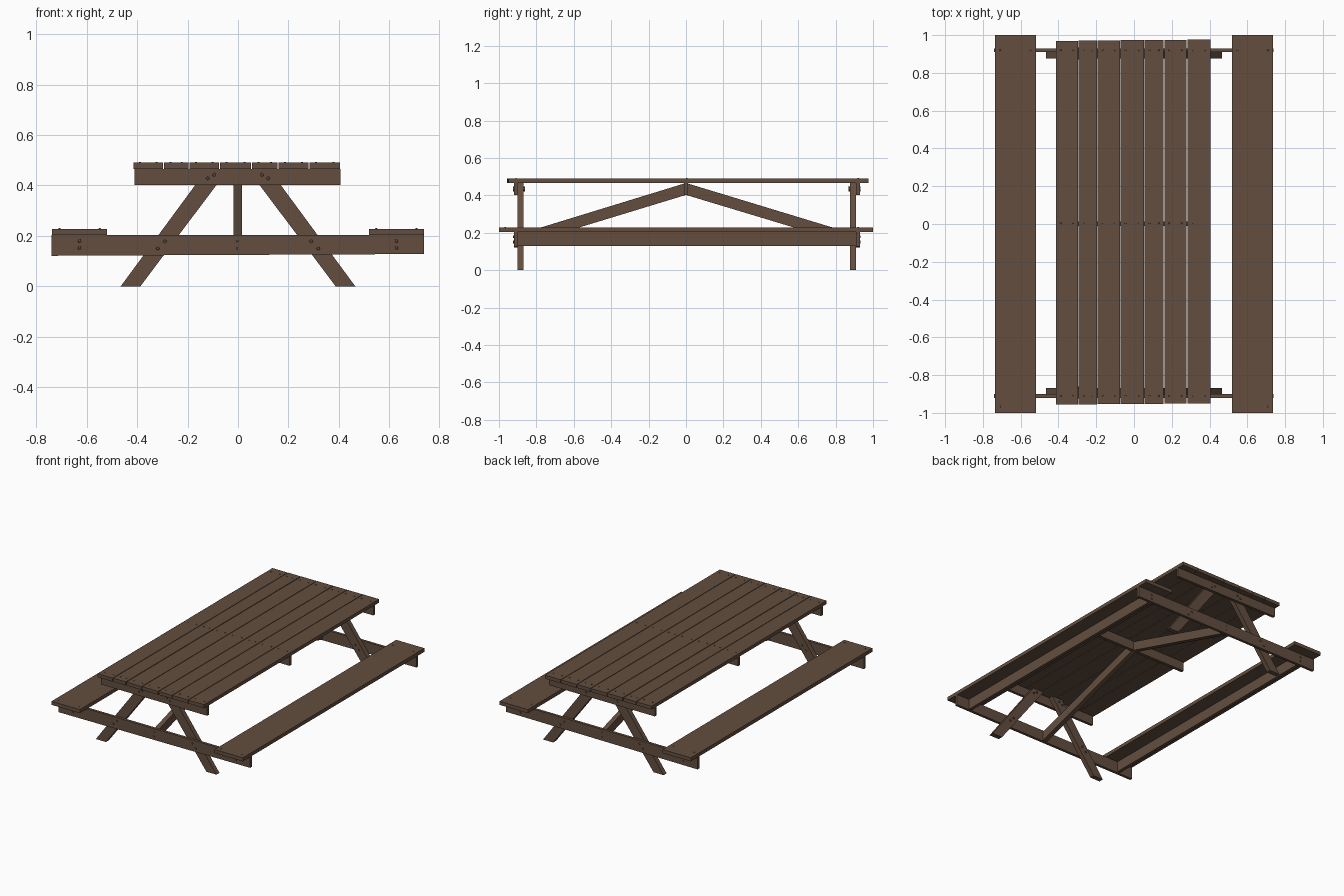
import bpy, bmesh, math

if "Cube" in bpy.data.objects:
    bpy.data.objects.remove(bpy.data.objects["Cube"])

wood = bpy.data.materials.new("brown wood")
wood.diffuse_color = (0.125, 0.076, 0.05, 1)
wood.use_nodes = True
wood.node_tree.nodes["Principled BSDF"].inputs["Base Color"].default_value = wood.diffuse_color


def finish(name, bm):
    bmesh.ops.recalc_face_normals(bm, faces=bm.faces)
    me = bpy.data.meshes.new(name)
    bm.to_mesh(me)
    bm.free()
    me.materials.append(wood)
    ob = bpy.data.objects.new(name, me)
    bpy.context.collection.objects.link(ob)
    return ob


def prism(name, pts, axis, lo, hi):
    """Extrude a 2D profile along 'x' (points are y,z) or 'y' (points are x,z)."""
    bm = bmesh.new()
    place = (lambda p, d: (d, p[0], p[1])) if axis == 'x' else (lambda p, d: (p[0], d, p[1]))
    face = bm.faces.new([bm.verts.new(place(p, lo)) for p in pts])
    ext = bmesh.ops.extrude_face_region(bm, geom=[face])["geom"]
    step = (hi - lo, 0, 0) if axis == 'x' else (0, hi - lo, 0)
    bmesh.ops.translate(bm, verts=[v for v in ext if isinstance(v, bmesh.types.BMVert)], vec=step)
    return finish(name, bm)


def board(name, x0, x1, y0, y1, z0, z1):
    return prism(name, [(x0, z0), (x1, z0), (x1, z1), (x0, z1)], 'y', y0, y1)


def screw(name, x, y, z, axis, r=0.006, h=0.008):
    bm = bmesh.new()
    bmesh.ops.create_cone(bm, cap_ends=True, segments=8, radius1=r, radius2=r * 0.7, depth=h)
    ob = finish(name, bm)
    ob.location = (x, y, z)
    if axis == 'y':
        ob.rotation_euler = (math.copysign(math.pi / 2, -y), 0, 0)
        if y < 0:
            ob.rotation_euler = (math.pi / 2, 0, 0)
    return ob


# Tabletop planks with screws over the three cross rails
planks = [(-0.414, -0.297), (-0.293, -0.197), (-0.192, -0.075), (-0.071, 0.052),
          (0.056, 0.157), (0.161, 0.279), (0.283, 0.404)]
for i, (a, b) in enumerate(planks):
    s = 0.001 * i
    board("table_plank", a, b, -0.956 + s, 0.970 + s, 0.466, 0.490)
    for y in (-0.909, 0.004, 0.92):
        for x in (a + 0.026, b - 0.026):
            screw("plank_screw", x, y, 0.490, 'z', 0.005, 0.006)

# Middle rail under the tabletop
board("middle_table_rail", -0.41, 0.405, -0.01, 0.012, 0.402, 0.466)

# End frames: outer rails, slanted legs and bolts
for end, inner, leg_in in ((-1, -0.901, -0.868), (1, 0.910, 0.877)):
    outer = inner + end * 0.019
    lo, hi = min(inner, outer), max(inner, outer)
    board("table_end_rail", -0.41, 0.406, lo, hi, 0.402, 0.466)
    prism("seat_cross_rail", [(-0.74, 0.121), (0.738, 0.128), (0.738, 0.203), (-0.74, 0.203)],
          'y', lo, hi)
    for s in (-1, 1):
        prism("leg", [(s * 0.465, 0), (s * 0.387, 0), (s * 0.037, 0.466), (s * 0.122, 0.466)],
              'y', min(inner, leg_in), max(inner, leg_in))
        for x, z in ((0.12, 0.428), (0.095, 0.442), (0.29, 0.178), (0.318, 0.150),
                     (0.628, 0.152), (0.628, 0.180)):
            screw("rail_bolt", s * x, outer, z, 'y', 0.008, 0.010)
            if x < 0.6:
                screw("inner_bolt", s * x, leg_in, z, 'y', 0.007, 0.014)
    for z in (0.15, 0.18):
        screw("brace_bolt", -0.003, outer, z, 'y', 0.005, 0.006)
    # Diagonal brace from the middle rail down to the seat rail
    prism("diagonal_brace", [(0.001 * end, 0.466), (inner, 0.190), (inner, 0.128), (0.001 * end, 0.402)],
          'x', -0.018, 0.015)

# Benches: seat board, long support beam and screws
for s in (-1, 1):
    c = s * 0.628
    board("seat", c - 0.109, c + 0.109, -1, 1, 0.203, 0.228)
    board("seat_beam", c - 0.011, c + 0.011, -0.901, 0.910, 0.130, 0.203)
    for y in (-0.966, 0.92):
        for dx in (-0.08, 0.08):
            screw("seat_screw", c + dx, y, 0.228, 'z', 0.005, 0.006)
